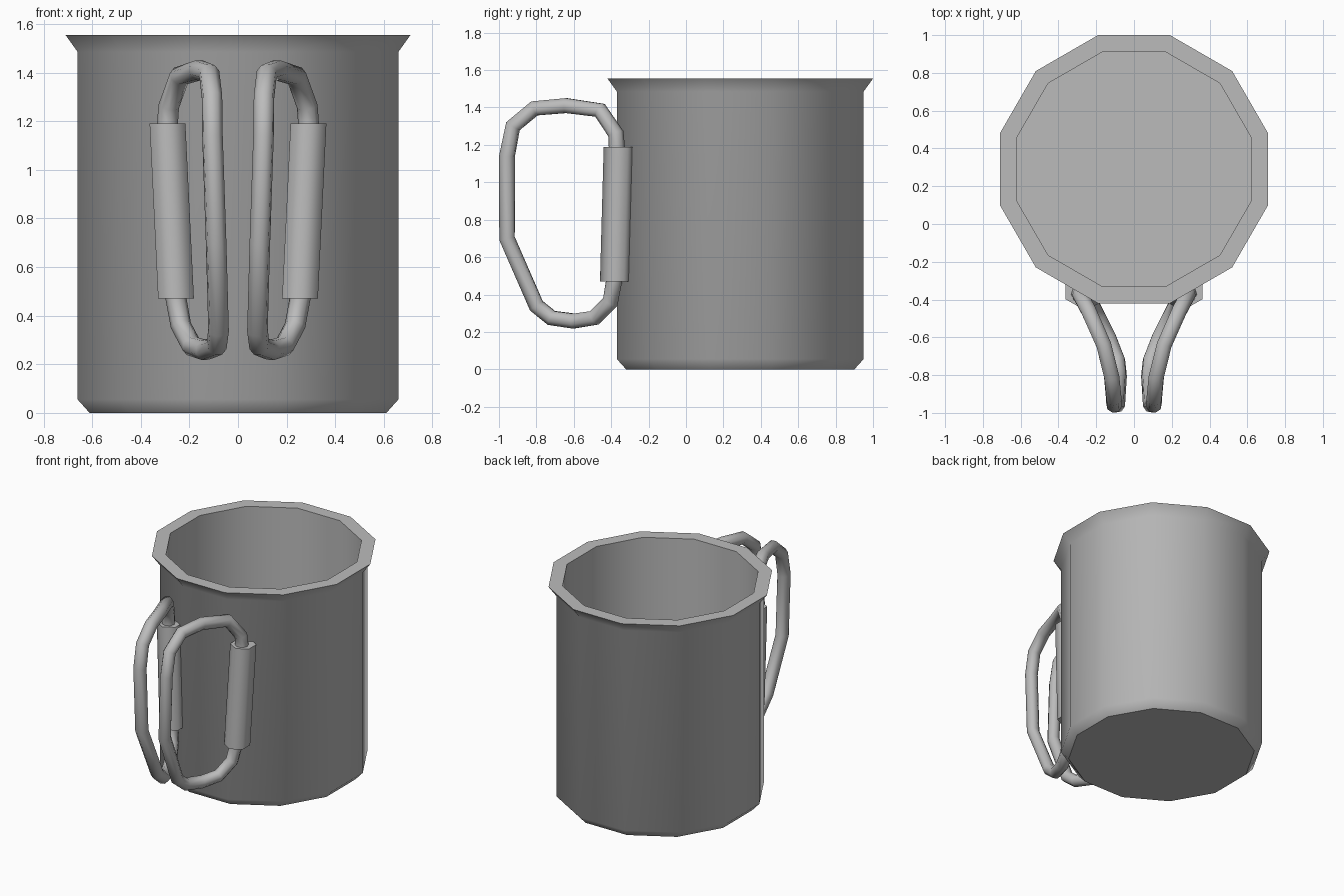
import bpy, bmesh, math

cube = bpy.data.objects.get("Cube")
if cube:
    bpy.data.objects.remove(cube, do_unlink=True)

metal = bpy.data.materials.new("grey_metal")
metal.use_nodes = True
grey = (0.5, 0.5, 0.5, 1)
metal.diffuse_color = grey
metal.node_tree.nodes["Principled BSDF"].inputs["Base Color"].default_value = grey


def finish(obj, angle):
    """Apply the metal and smooth all edges below the angle."""
    bpy.ops.object.select_all(action='DESELECT')
    obj.select_set(True)
    bpy.context.view_layer.objects.active = obj
    if obj.type == 'CURVE':
        bpy.ops.object.convert(target='MESH')
        obj = bpy.context.view_layer.objects.active
    obj.data.materials.clear()
    obj.data.materials.append(metal)
    bpy.ops.object.shade_smooth_by_angle(angle=math.radians(angle))


def loft(name, rings, sides, start, angle):
    """Join level rings given as (centre, radius) and cap both ends."""
    bm = bmesh.new()
    loops = []
    for (x, y, z), r in rings:
        turns = [start + math.tau * i / sides for i in range(sides)]
        loops.append([bm.verts.new((x + r * math.cos(t), y + r * math.sin(t), z))
                      for t in turns])
    for a, b in zip(loops, loops[1:]):
        for i in range(sides):
            j = (i + 1) % sides
            bm.faces.new((a[i], a[j], b[j], b[i]))
    bm.faces.new(loops[0][::-1])
    bm.faces.new(loops[-1])
    bmesh.ops.recalc_face_normals(bm, faces=bm.faces)
    mesh = bpy.data.meshes.new(name)
    bm.to_mesh(mesh)
    bm.free()
    obj = bpy.data.objects.new(name, mesh)
    bpy.context.collection.objects.link(obj)
    finish(obj, angle)


# Cup: outside from base to flared rim, then down the inside to the floor
profile = [(0.632, 0), (0.683, 0.055), (0.683, 1.485), (0.735, 1.555),
           (0.643, 1.555), (0.643, 0.05)]
loft("cup", [((0, 0.29, z), r) for r, z in profile], 12, math.radians(15), 45)

# Folding wire handles, each hinged in a sleeve on the cup wall
wire = [(0.29, -0.37, 1.19), (0.285, -0.375, 1.26), (0.24, -0.46, 1.385),
        (0.16, -0.64, 1.41), (0.118, -0.81, 1.395), (0.107, -0.925, 1.3),
        (0.105, -0.957, 1.14), (0.09, -0.957, 0.7), (0.08, -0.8, 0.34),
        (0.088, -0.72, 0.275), (0.135, -0.6, 0.258), (0.19, -0.49, 0.275),
        (0.235, -0.405, 0.36), (0.255, -0.385, 0.47)]
for side, sign in (("left", 1), ("right", -1)):
    curve = bpy.data.curves.new(side + "_handle", 'CURVE')
    curve.dimensions = '3D'
    curve.bevel_depth = 0.043
    curve.bevel_resolution = 2
    spline = curve.splines.new('POLY')
    spline.points.add(len(wire) - 1)
    for point, (x, y, z) in zip(spline.points, wire):
        point.co = (sign * x, y, z, 1)
    spline.use_cyclic_u = True
    handle = bpy.data.objects.new(side + "_handle", curve)
    bpy.context.collection.objects.link(handle)
    finish(handle, 65)

    ends = [((sign * 0.255, -0.375, 0.47), 0.085), ((sign * 0.29, -0.355, 1.19), 0.085)]
    loft(side + "_sleeve", ends, 6, math.radians(90), 65)
